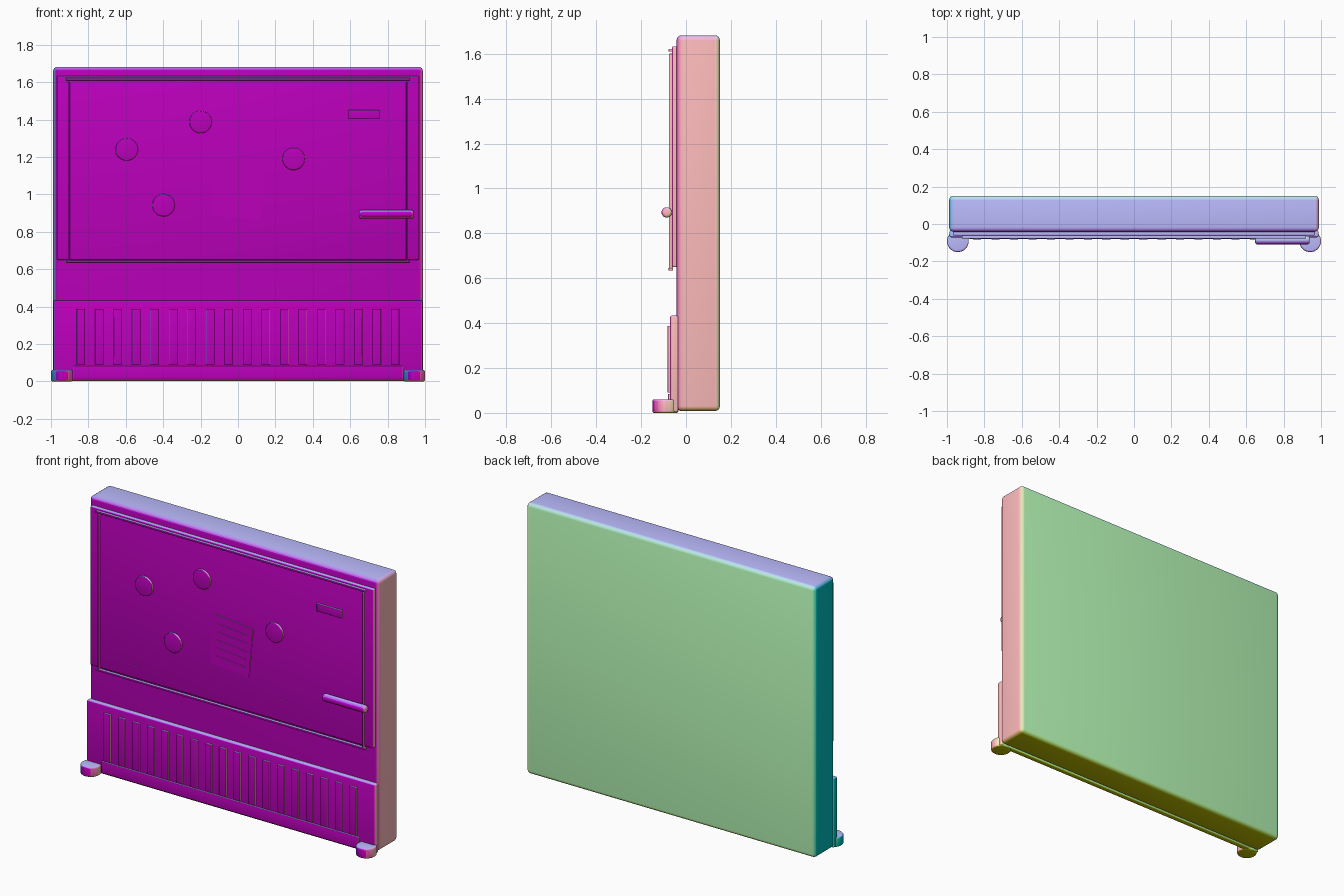
import bpy
from math import radians, pi
from mathutils import Vector

if "Cube" in bpy.data.objects:
    bpy.data.objects.remove(bpy.data.objects["Cube"])


def tint(direction):
    """Material whose colour follows the direction a face points."""
    n = Vector([round(c * 4) / 4 for c in direction])
    name = "tint_%+.2f_%+.2f_%+.2f" % tuple(c + 0.0 for c in n)
    mat = bpy.data.materials.get(name)
    if not mat:
        mat = bpy.data.materials.new(name)
        mat.diffuse_color = [c * 0.5 + 0.5 for c in n] + [1]
        mat.use_nodes = True
        mat.node_tree.nodes["Principled BSDF"].inputs["Base Color"].default_value = mat.diffuse_color
    return mat


def finish(ob, name, bevel, segments):
    ob.name = name
    if bevel:
        m = ob.modifiers.new("soft_edges", 'BEVEL')
        m.width = bevel
        m.segments = segments
        m.limit_method = 'ANGLE'
        bpy.ops.object.modifier_apply(modifier=m.name)
    bpy.ops.object.shade_smooth_by_angle(angle=radians(35))
    turn = ob.rotation_euler.to_matrix()
    slots = {}
    for face in ob.data.polygons:
        mat = tint(turn @ face.normal)
        if mat.name not in slots:
            slots[mat.name] = len(slots)
            ob.data.materials.append(mat)
        face.material_index = slots[mat.name]
    return ob


def box(name, x, y, z, bevel=0.0, tilt=0.0, segments=3):
    """Box from (min, max) ranges, optionally tilted in the front plane."""
    bpy.ops.mesh.primitive_cube_add(size=1, location=[sum(r) / 2 for r in (x, y, z)])
    ob = bpy.context.object
    ob.scale = [r[1] - r[0] for r in (x, y, z)]
    bpy.ops.object.transform_apply(location=False, rotation=False, scale=True)
    ob.rotation_euler.y = -radians(tilt)
    return finish(ob, name, bevel, segments)


def rod(name, loc, radius, length, rot=(0, 0, 0), bevel=0.0, sides=32):
    bpy.ops.mesh.primitive_cylinder_add(vertices=sides, radius=radius, depth=length,
                                        location=loc, rotation=rot)
    return finish(bpy.context.object, name, bevel, 3)


# cabinet, door and lower panel
box("cabinet", (-0.988, 0.988), (-0.042, 0.151), (0.008, 1.682), 0.022, segments=4)
box("door", (-0.968, 0.968), (-0.062, -0.035), (0.65, 1.632), 0.006)
box("lower_panel", (-0.986, 0.986), (-0.071, -0.035), (0.003, 0.433), 0.008)
box("kick_plate", (-0.88, 0.88), (-0.080, -0.065), (0.012, 0.085), 0.004)

# door trim
for z in (0.64, 1.615):
    box("horizontal_trim", (-0.92, 0.92), (-0.077, -0.058), (z - 0.006, z + 0.006), 0.002)
for s in (-1, 1):
    box("vertical_trim", (s * 0.904 - 0.005, s * 0.904 + 0.005), (-0.076, -0.058), (0.645, 1.60), 0.002)

# vent slats
for i in range(18):
    x = -0.84 + i * 1.68 / 17
    box("vent_slat", (x - 0.023, x + 0.023), (-0.082, -0.066), (0.09, 0.388), 0.003)

# front feet
for s in (-1, 1):
    rod("foot", (s * 0.942, -0.092, 0.030), 0.058, 0.06, bevel=0.008)

# handle
rod("handle", (0.793, -0.086, 0.893), 0.023, 0.292, (0, pi / 2, 0), 0.012)

# round magnets
for x, z in ((-0.595, 1.240), (-0.2, 1.387), (0.297, 1.190), (-0.398, 0.942)):
    rod("magnet", (x, -0.063, z), 0.06, 0.02, (pi / 2, 0, 0), 0.004)

# blank badge plate
box("badge_plate", (0.588, 0.757), (-0.072, -0.058), (1.402, 1.450), 0.002)

# tilted paper note with ruled lines
box("note", (-0.135, 0.135), (-0.066, -0.058), (0.875, 1.185), tilt=-5)
for i in range(5):
    z = 1.13 - i * 0.05
    x = 0.003 * (2 - i)
    box("note_line", (x - 0.10, x + 0.10), (-0.068, -0.060), (z - 0.003, z + 0.003), tilt=-5)

# small surface scratches
for x, z in ((-0.665, 0.727), (0.345, 0.785)):
    box("scratch", (x - 0.035, x + 0.035), (-0.0645, -0.058), (z - 0.003, z + 0.003), tilt=8)
